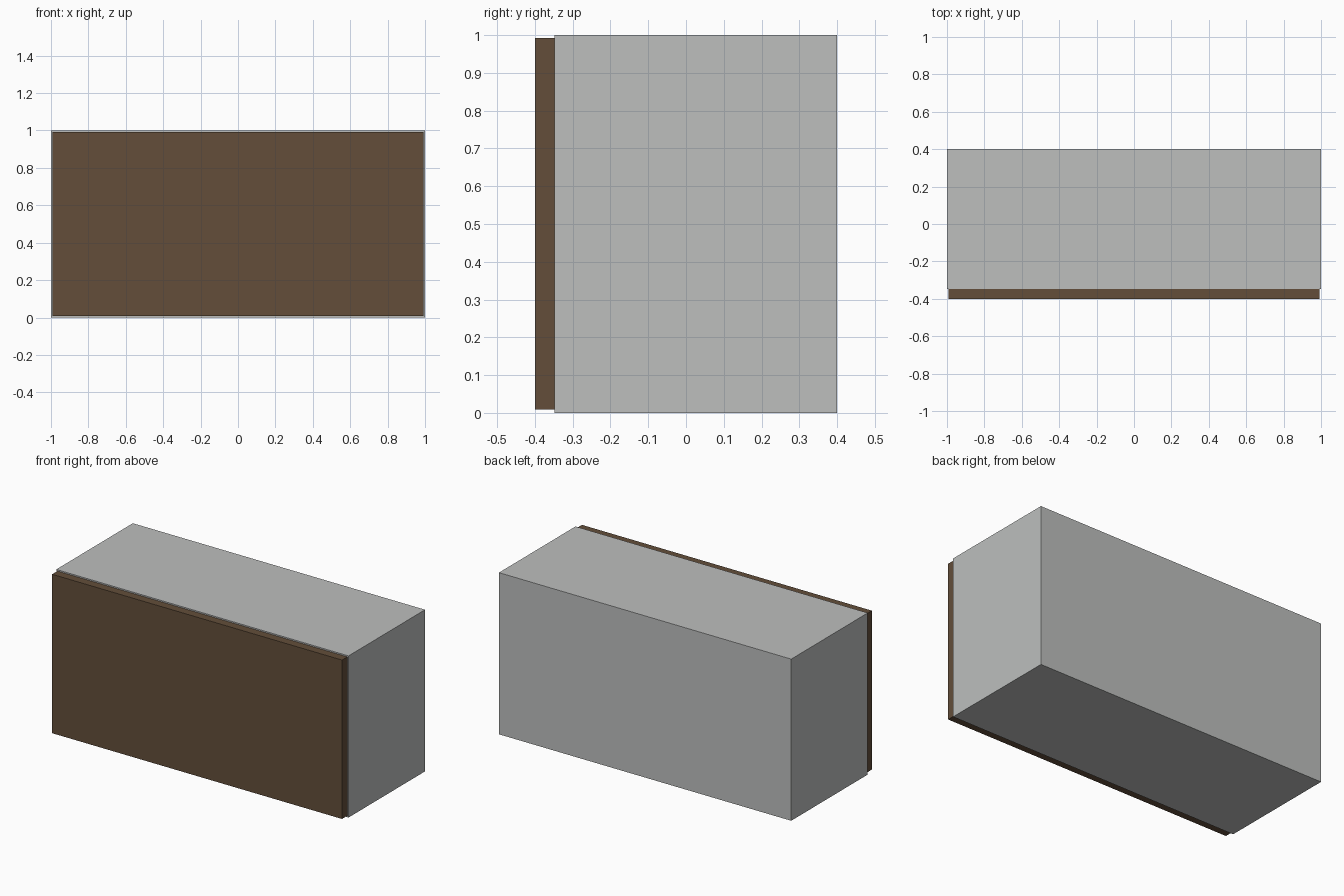
import bpy, bmesh
from mathutils import Vector, Matrix

if "Cube" in bpy.data.objects:
    bpy.data.objects.remove(bpy.data.objects["Cube"])

T = 0.046          # panel thickness
FRONT, BACK = -0.348, 0.4


def material(name, rgb):
    m = bpy.data.materials.new(name)
    m.diffuse_color = (*rgb, 1)
    m.use_nodes = True
    m.node_tree.nodes["Principled BSDF"].inputs["Base Color"].default_value = m.diffuse_color
    return m


def box(bm, lo, hi):
    lo, hi = Vector(lo), Vector(hi)
    bmesh.ops.create_cube(bm, size=1, matrix=Matrix.Translation((lo + hi) / 2)
                          @ Matrix.Diagonal((*(hi - lo), 1)))


def finish(bm, name, mat):
    bmesh.ops.recalc_face_normals(bm, faces=bm.faces)
    me = bpy.data.meshes.new(name)
    bm.to_mesh(me)
    bm.free()
    me.materials.append(mat)
    ob = bpy.data.objects.new(name, me)
    bpy.context.collection.objects.link(ob)


def front_middle(bm):
    return min(bm.faces, key=lambda f: (round(f.calc_center_median().y, 3),
                                        (f.calc_center_median() - Vector((0, FRONT, 0.5))).length))


grey = material("light grey panel", (0.509, 0.521, 0.515))
brown = material("dark brown wood", (0.125, 0.076, 0.042))

# Carcass: box split at the side panels
bm = bmesh.new()
box(bm, (-1, FRONT, 0), (1, BACK, 1))
for x in (T - 1, 1 - T):
    bmesh.ops.bisect_plane(bm, geom=bm.verts[:] + bm.edges[:] + bm.faces[:],
                           plane_co=(x, 0, 0), plane_no=(1, 0, 0))
# Opening between top and bottom panels, pushed back to the back panel
for z in (T, 1 - T):
    f = front_middle(bm)
    bmesh.ops.bisect_plane(bm, geom=list(f.verts) + list(f.edges) + [f],
                           plane_co=(0, 0, z), plane_no=(0, 0, 1))
inner = bmesh.ops.extrude_discrete_faces(bm, faces=[front_middle(bm)])["faces"][0]
bmesh.ops.translate(bm, verts=inner.verts, vec=(0, BACK - FRONT - T, 0))
finish(bm, "cabinet_carcass", grey)

# Door: slightly smaller than the carcass front
bm = bmesh.new()
box(bm, (-0.992, -0.4, 0.009), (0.992, FRONT, 0.992))
finish(bm, "cabinet_door", brown)
